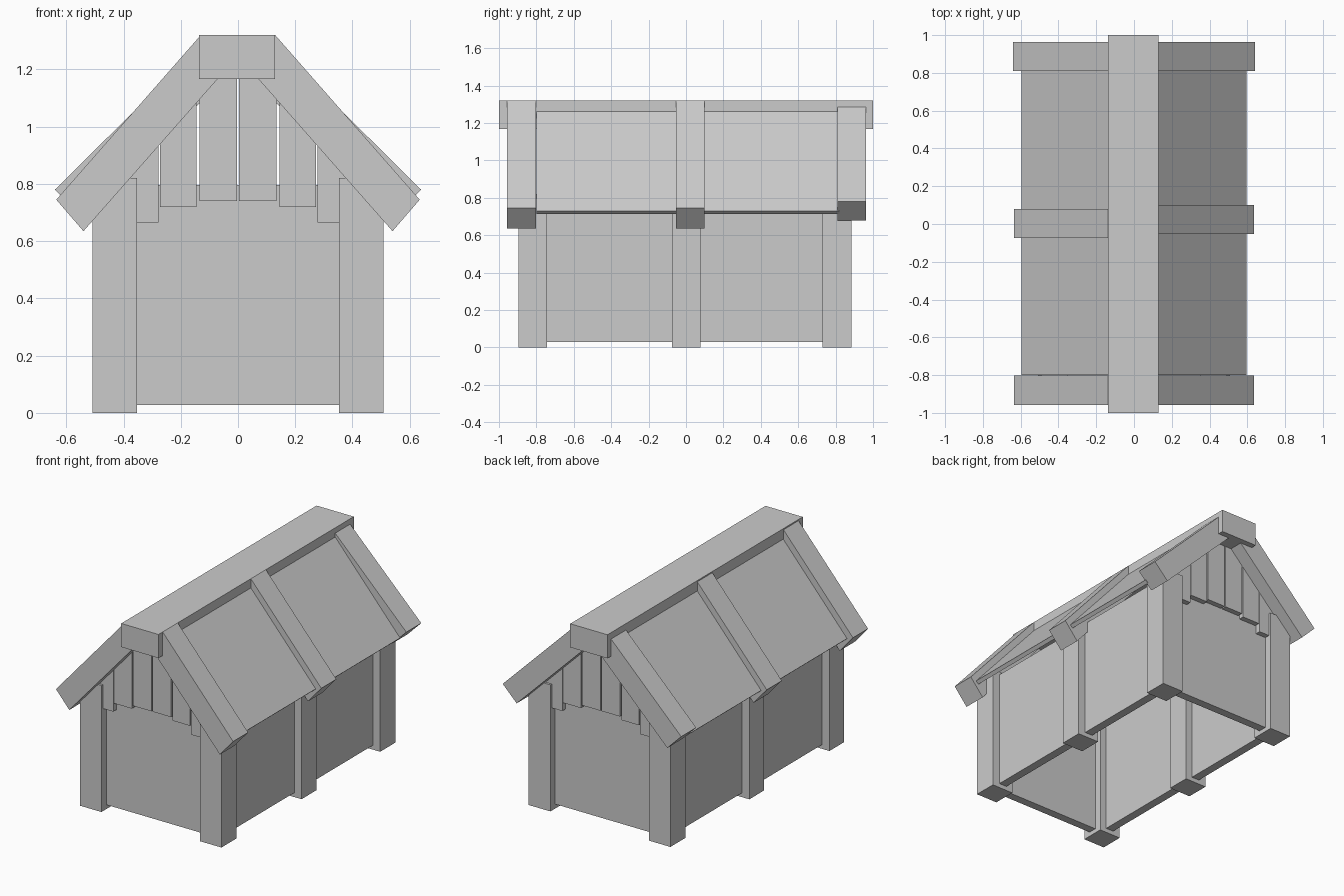
import bpy, bmesh

if "Cube" in bpy.data.objects:
    bpy.data.objects.remove(bpy.data.objects["Cube"])


def prism(name, profile, y0, y1):
    """Extrude an x-z outline from y0 to y1."""
    bm = bmesh.new()
    face = bm.faces.new([bm.verts.new((x, y0, z)) for x, z in profile])
    ext = bmesh.ops.extrude_face_region(bm, geom=[face])
    verts = [v for v in ext["geom"] if isinstance(v, bmesh.types.BMVert)]
    bmesh.ops.translate(bm, verts=verts, vec=(0, y1 - y0, 0))
    bmesh.ops.recalc_face_normals(bm, faces=bm.faces)
    mesh = bpy.data.meshes.new(name)
    bm.to_mesh(mesh)
    bm.free()
    obj = bpy.data.objects.new(name, mesh)
    bpy.context.collection.objects.link(obj)
    return obj


def box(name, x0, x1, y0, y1, z0, z1):
    return prism(name, [(x0, z0), (x1, z0), (x1, z1), (x0, z1)], y0, y1)


def sided(profile, s):
    return [(s * x, z) for x, z in profile]


# Ridge beam
box("ridge_beam", -0.137, 0.13, -1, 1, 1.167, 1.32)

# Outlines: steep rafters, shallower back rafters, thin roof boards
steep = [(0.635, 0.745), (0.13, 1.32), (0.02, 1.225), (0.54, 0.635)]
shallow = [(0.64, 0.78), (0.12, 1.295), (0.02, 1.195), (0.54, 0.68)]
board = [(0.595, 0.73), (0.11, 1.283), (0.091, 1.267), (0.576, 0.713)]

for s, side in ((1, "right"), (-1, "left")):
    # Roof
    prism(f"roof_panel_{side}", sided(board, s), -0.80, 0.82)
    prism(f"front_rafter_{side}", sided(steep, s), -0.957, -0.803)
    mid = 0.023 if s > 0 else 0.003
    prism(f"middle_rafter_{side}", sided(steep, s), mid - 0.077, mid + 0.077)
    prism(f"back_rafter_{side}", sided(shallow, s), 0.81, 0.963)

    # Posts
    xa, xb = sorted((s * 0.353, s * 0.508))
    for label, y0, y1 in (("front", -0.895, -0.743), ("middle", -0.075, 0.077),
                          ("back", 0.73, 0.885)):
        box(f"{label}_post_{side}", xa, xb, y0, y1, 0, 0.82)

    # Side wall
    xa, xb = sorted((s * 0.40, s * 0.456))
    box(f"side_wall_{side}", xa, xb, -0.82, 0.81, 0.028, 0.80)

# End walls
box("front_wall", -0.43, 0.43, -0.845, -0.79, 0.028, 0.797)
box("back_wall", -0.43, 0.43, 0.78, 0.835, 0.028, 0.797)

# Stepped gable planks, tops tucked into the rafters
planks = [(0.004, 0.135, 0.74), (0.145, 0.272, 0.72), (0.278, 0.40, 0.665)]
for end, y0, y1, top, slope in (("front", -0.88, -0.83, 1.27, 1.14),
                                ("back", 0.82, 0.87, 1.235, 0.99)):
    for s, side in ((1, "right"), (-1, "left")):
        for i, (x0, x1, z0) in enumerate(planks):
            outline = [(x0, z0), (x1, z0), (x1, top - slope * x1), (x0, top - slope * x0)]
            prism(f"{end}_gable_plank_{side}_{i + 1}", sided(outline, s), y0, y1)
